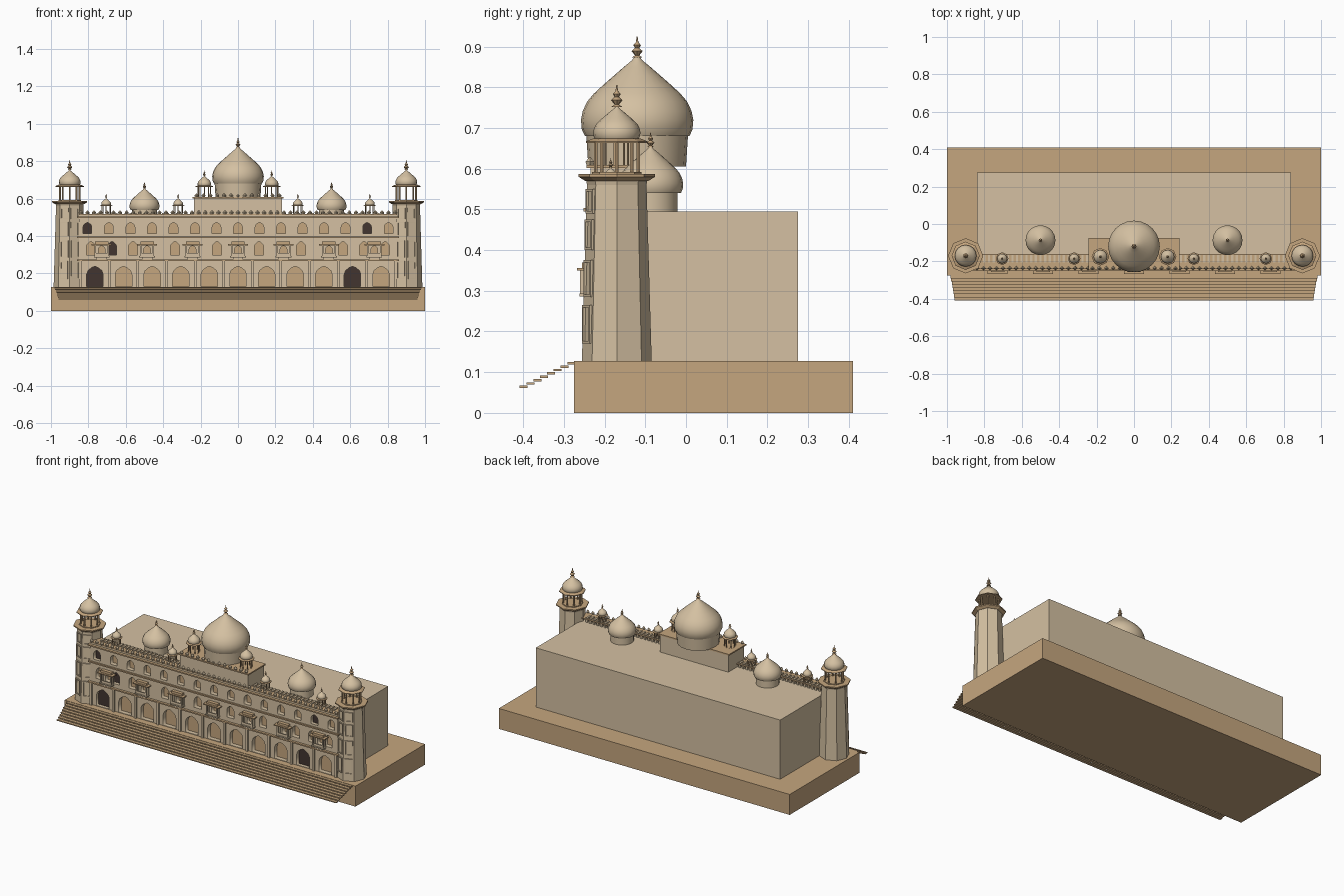
import bpy, bmesh, math
from mathutils import Matrix, Vector

cube = bpy.data.objects.get("Cube")
if cube:
    bpy.data.objects.remove(cube, do_unlink=True)


def material(name, rgb):
    m = bpy.data.materials.new(name)
    m.use_nodes = True
    m.diffuse_color = (*rgb, 1)
    m.node_tree.nodes["Principled BSDF"].inputs["Base Color"].default_value = (*rgb, 1)
    return m


CREAM = material("cream stone", (0.66, 0.53, 0.36))
TAN = material("tan sandstone", (0.56, 0.38, 0.21))
DARK = material("dark opening", (0.055, 0.035, 0.03))


def finish(name, bm, mat, smooth=False):
    bmesh.ops.recalc_face_normals(bm, faces=bm.faces)
    mesh = bpy.data.meshes.new(name)
    bm.to_mesh(mesh)
    bm.free()
    mesh.materials.append(mat)
    ob = bpy.data.objects.new(name, mesh)
    bpy.context.collection.objects.link(ob)
    if smooth:
        bpy.ops.object.select_all(action="DESELECT")
        ob.select_set(True)
        bpy.context.view_layer.objects.active = ob
        bpy.ops.object.shade_smooth_by_angle(angle=math.radians(35))
    return ob


def box(bm, x0, x1, y0, y1, z0, z1, base=Matrix()):
    centre = Vector((x0 + x1, y0 + y1, z0 + z1)) / 2
    size = Matrix.Diagonal((x1 - x0, y1 - y0, z1 - z0, 1))
    bmesh.ops.create_cube(bm, size=1, matrix=base @ Matrix.Translation(centre) @ size)


def block(name, mat, *dims):
    bm = bmesh.new()
    box(bm, *dims)
    return finish(name, bm, mat)


def lathe(bm, profile, x, y, seg):
    rings = []
    for r, z in profile:
        rings.append([bm.verts.new((x + r * math.cos(a), y + r * math.sin(a), z))
                      for a in (2 * math.pi * i / seg for i in range(seg))])
    for lo, hi in zip(rings, rings[1:]):
        for i in range(seg):
            j = (i + 1) % seg
            bm.faces.new((lo[i], lo[j], hi[j], hi[i]))
    bm.faces.new(rings[0][::-1])
    bm.faces.new(rings[-1])


def sheet(name, outlines, y, half, mat):
    """Filled outlines in the xz plane; inner outlines become holes."""
    cu = bpy.data.curves.new(name, "CURVE")
    cu.dimensions, cu.fill_mode, cu.extrude = "2D", "BOTH", half
    for pts in outlines:
        sp = cu.splines.new("POLY")
        sp.points.add(len(pts) - 1)
        for p, (px, pz) in zip(sp.points, pts):
            p.co = (px, pz, 0, 1)
        sp.use_cyclic_u = True
    tmp = bpy.data.objects.new(name + "_outline", cu)
    bpy.context.collection.objects.link(tmp)
    dg = bpy.context.evaluated_depsgraph_get()
    mesh = bpy.data.meshes.new_from_object(tmp.evaluated_get(dg))
    bpy.data.objects.remove(tmp, do_unlink=True)
    bm = bmesh.new()
    bm.from_mesh(mesh)
    bmesh.ops.remove_doubles(bm, verts=bm.verts, dist=1e-5)
    bm.transform(Matrix.Translation((0, y, 0)) @ Matrix.Rotation(math.pi / 2, 4, "X"))
    mesh.materials.clear()
    return finish(name, bm, mat)


def arch(x, z, w, h):
    half = [(0.5, 0), (0.5, 0.6), (0.42, 0.78), (0.22, 0.92)]
    pts = half + [(0, 1)] + [(-a, b) for a, b in reversed(half)]
    return [(x + a * w, z + b * h) for a, b in pts]


ONION = [(.93, 0), (.985, .08), (1, .2), (.97, .31), (.89, .43), (.77, .53),
         (.6, .64), (.42, .75), (.24, .86), (.1, .94), (.03, 1)]
SPIKE = [(.25, 0), (.1, .1), (.26, .3), (.1, .45), (.18, .58), (.06, .72), (.02, 1)]


def dome(name, x, y, z, r, h, tip, seg=20):
    bm = bmesh.new()
    lathe(bm, [(a * r, z + b * h) for a, b in ONION], x, y, seg)
    finish(name, bm, CREAM, True)
    bm = bmesh.new()
    lathe(bm, [(a * tip, z + h * .98 + b * tip) for a, b in SPIKE], x, y, 8)
    finish(name + "_finial", bm, TAN, True)


def kiosk(name, x, y, z, r, post, h, tip):
    """Open pavilion: floor, posts, eave and onion dome."""
    bm = bmesh.new()
    t = r * 0.12
    lathe(bm, [(r * 1.05, z), (r * 1.05, z + t)], x, y, 8)
    for i in range(8):
        a = math.pi / 4 * i
        lathe(bm, [(t * .7, z), (t * .7, z + post)],
              x + r * .9 * math.cos(a), y + r * .9 * math.sin(a), 6)
    top = z + post
    lathe(bm, [(r * 1.3, top), (r * 1.3, top + t * .6), (r, top + t * 1.6)], x, y, 8)
    finish(name, bm, TAN)
    dome(name + "_dome", x, y, top + t * 1.5, r, h, tip, 16)


# Platform and floating front steps
block("platform", TAN, -1, 1, -.275, .41, 0, .127)
bm = bmesh.new()
for i in range(8):
    w, y, z = .98 - .0028 * i, -.275 - .0167 * i, .125 - .0083 * i
    box(bm, -w, w, y - .0167, y + .003, z - .006, z)
finish("steps", bm, TAN)

# Main hall and central roof block
block("main_hall", CREAM, -.84, .84, -.2, .275, .12, .495)
block("roof_block", CREAM, -.235, .235, -.235, -.08, .49, .605)
block("roof_block_cornice", TAN, -.243, .243, -.245, -.075, .601, .609)

# Front wall with three rows of arched niches
doors = {k: arch(.153 * k, .13, .088, .108) for k in range(-5, 6)}
balcony_x = [.243 * k for k in range(-3, 4)]
middle = {k: arch(.1123 * k, .298, .05, .072) for k in range(-7, 8)
          if min(abs(.1123 * k - b) for b in balcony_x) > .04}
upper = {k: arch(.115 * k, .412, .046, .06) for k in range(-7, 8)}
behind = [arch(b, .298, .036, .05) for b in balcony_x]
border = [(-.85, .122), (.85, .122), (.85, .515), (-.85, .515)]
openings = [*doors.values(), *middle.values(), *upper.values(), *behind]
sheet("front_wall", [border] + openings, -.22, .015, CREAM)
block("niche_backing", TAN, -.845, .845, -.208, -.199, .122, .5)
sheet("dark_openings", [doors[-5], doors[4], middle[-6], upper[-7], upper[6]],
      -.211, .003, DARK)

# Cornices and ground floor pilasters
bm = bmesh.new()
for z, y in ((.265, -.25), (.39, -.245), (.495, -.252)):
    box(bm, -.86, .86, y, -.23, z, z + .008)
box(bm, -.85, .85, -.24, -.16, .513, .518)
finish("cornices", bm, TAN)
bm = bmesh.new()
for i in range(-6, 6):
    x = .153 * (i + .5)
    box(bm, x - .007, x + .007, -.245, -.23, .127, .265)
finish("pilasters", bm, CREAM)

# Parapet teeth along the wall and the roof block
bm = bmesh.new()
for n, step, z in ((24, .035, .517), (6, .037, .608)):
    for i in range(-n, n + 1):
        lathe(bm, [(.008, z), (.011, z + .009), (.001, z + .02)], i * step, -.236, 4)
finish("parapet_teeth", bm, CREAM)
bm = bmesh.new()
for i in range(-32, 33):
    if abs(i) > 9:
        box(bm, i * .025 - .006, i * .025 + .006, -.205, -.165, .49, .524)
finish("parapet_ribs", bm, CREAM)

# Projecting balconies
bm, roofs = bmesh.new(), bmesh.new()
for b in balcony_x:
    box(bm, b - .042, b + .042, -.262, -.23, .286, .293)
    box(bm, b - .028, b + .028, -.252, -.23, .275, .286)
    for s in (-1, 1):
        box(bm, b + s * .034 - .004, b + s * .034 + .004, -.26, -.252, .293, .35)
        box(bm, b + s * .034 - .004, b + s * .034 + .004, -.24, -.23, .293, .35)
    box(bm, b - .034, b + .034, -.258, -.255, .293, .308)
    box(roofs, b - .053, b + .053, -.268, -.23, .35, .356)
    box(roofs, b - .036, b + .036, -.256, -.23, .356, .37)
finish("balconies", bm, CREAM)
finish("balcony_roofs", roofs, TAN)

# Domes on the roof
bm = bmesh.new()
lathe(bm, [(.12, .605), (.125, .683)], 0, -.12, 20)
finish("main_drum", bm, CREAM, True)
dome("main_dome", 0, -.12, .68, .138, .197, .052, 24)

for side, s in (("left", 1), ("right", -1)):
    bm = bmesh.new()
    lathe(bm, [(.066, .49), (.066, .545)], s * .5, -.087, 20)
    finish(side + "_drum", bm, CREAM, True)
    dome(side + "_dome", s * .5, -.087, .54, .08, .115, .036)
    kiosk(side + "_centre_kiosk", s * .18, -.175, .605, .036, .058, .052, .03)
    kiosk(side + "_inner_kiosk", s * .32, -.185, .515, .026, .045, .038, .024)
    kiosk(side + "_outer_kiosk", s * .705, -.185, .515, .026, .045, .038, .024)

    # Octagonal corner tower
    tx, ty = s * .9, -.17
    bm = bmesh.new()
    lathe(bm, [(.086, .12), (.073, .56), (.076, .575)], tx, ty, 8)
    finish(side + "_tower", bm, CREAM)
    bm = bmesh.new()
    lathe(bm, [(.078, .57), (.094, .58), (.094, .587)], tx, ty, 8)
    finish(side + "_tower_gallery", bm, TAN)
    kiosk(side + "_tower_kiosk", tx, ty, .585, .058, .078, .08, .054)

    # Raised frames on the two front faces of the tower
    bm = bmesh.new()
    for turn in (-1, 1):
        base = Matrix.Translation((tx, ty, 0)) @ Matrix.Rotation(turn * math.pi / 8, 4, "Z")
        for z, top in ((.17, .265), (.285, .375), (.4, .475), (.49, .55)):
            d = -.079 + .027 * (z - .12)
            for e in (-.02, .02):
                box(bm, e - .003, e + .003, d - .005, d + .008, z, top, base)
            for e in (z, top - .006):
                box(bm, -.02, .02, d - .005, d + .008, e, e + .006, base)
    finish(side + "_tower_frames", bm, CREAM)
